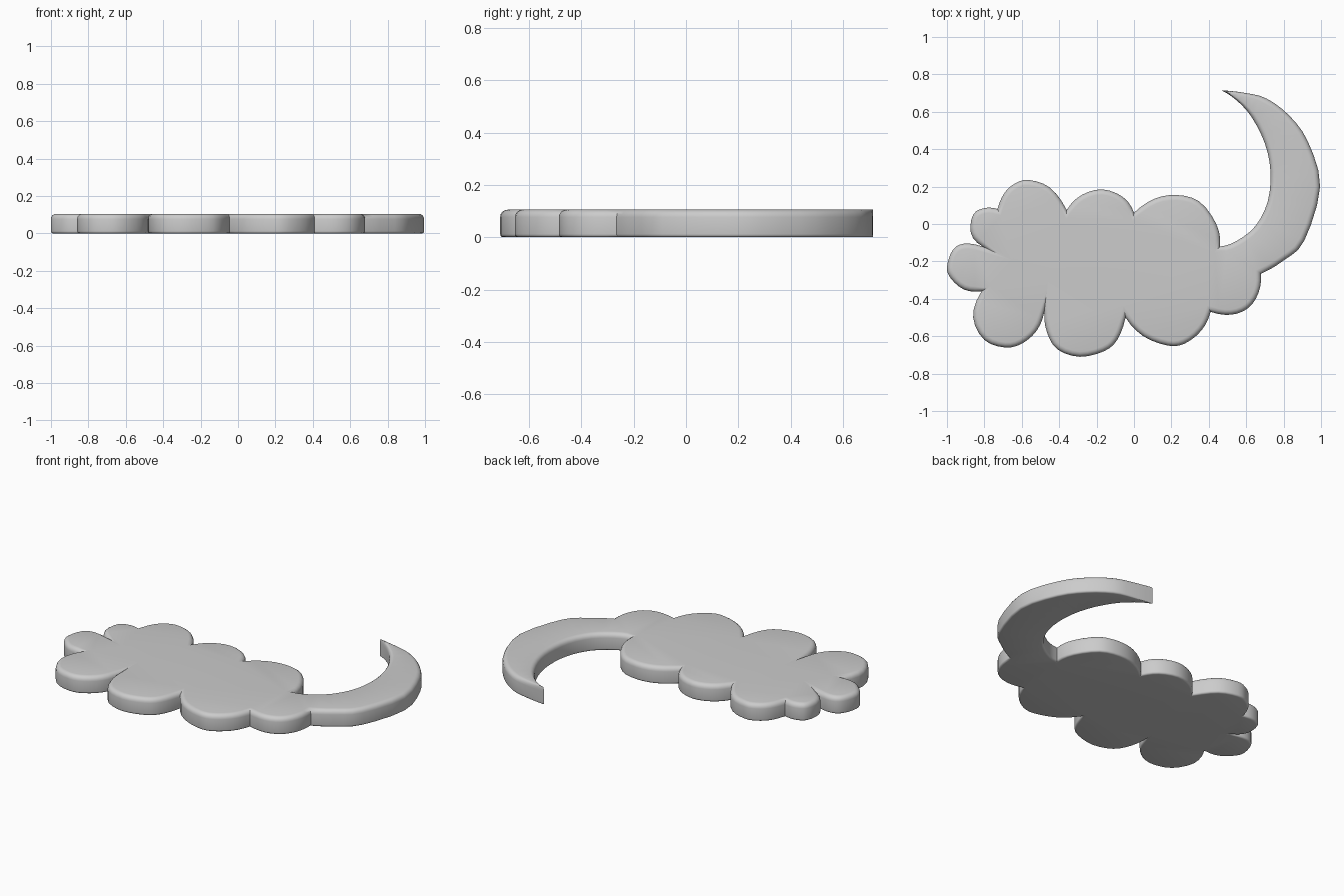
import bpy, bmesh, math
from mathutils import Vector

if "Cube" in bpy.data.objects:
    bpy.data.objects.remove(bpy.data.objects["Cube"])

HEIGHT = 0.105
R_TOP, R_BOTTOM = 0.028, 0.012

# Outline clockwise from the moon tip: each lobe runs from its cusp to the next lobe's cusp
lobes = [
    [(0.465, 0.715), (0.60, 0.70), (0.71, 0.67), (0.83, 0.58), (0.93, 0.44),
     (0.995, 0.20), (0.91, -0.09), (0.80, -0.195)],                               # moon, outer edge
    [(0.68, -0.265), (0.665, -0.37), (0.61, -0.45), (0.52, -0.485)],
    [(0.41, -0.47), (0.36, -0.57), (0.27, -0.64), (0.18, -0.65), (0.05, -0.60)],
    [(-0.045, -0.50), (-0.09, -0.62), (-0.16, -0.68), (-0.29, -0.71), (-0.41, -0.67), (-0.465, -0.58)],
    [(-0.48, -0.47), (-0.52, -0.57), (-0.60, -0.64), (-0.69, -0.66), (-0.80, -0.62), (-0.86, -0.50)],
    [(-0.815, -0.36), (-0.91, -0.35), (-0.98, -0.29), (-1.0, -0.23), (-0.97, -0.14), (-0.91, -0.105)],
    [(-0.81, -0.12), (-0.872, -0.05), (-0.86, 0.05), (-0.80, 0.085)],
    [(-0.73, 0.08), (-0.69, 0.17), (-0.63, 0.22), (-0.56, 0.235), (-0.45, 0.195)],
    [(-0.36, 0.075), (-0.28, 0.155), (-0.17, 0.185), (-0.06, 0.145)],
    [(0.0, 0.06), (0.11, 0.135), (0.23, 0.155), (0.35, 0.12), (0.44, 0.0)],
    [(0.46, -0.12), (0.55, -0.09), (0.65, -0.01), (0.715, 0.12), (0.73, 0.28),
     (0.70, 0.43), (0.63, 0.57), (0.55, 0.66)],                                   # moon, inner edge
]


def smooth_lobe(pts, steps=3):
    """Curve through the points, leaving the end point to the next lobe."""
    p = [Vector(q) for q in pts]
    p = [3 * p[0] - 3 * p[1] + p[2]] + p + [3 * p[-1] - 3 * p[-2] + p[-3]]
    out = []
    for a, b, c, d in zip(p, p[1:], p[2:], p[3:]):
        for i in range(steps):
            t = i / steps
            out.append(0.5 * (2 * b + (c - a) * t + (2 * a - 5 * b + 4 * c - d) * t * t
                              + (3 * b - a - 3 * c + d) * t ** 3))
    return out


outline = []
for i, lobe in enumerate(lobes):
    outline += smooth_lobe(lobe + [lobes[(i + 1) % len(lobes)][0]])
tip = outline[0]


def inset(d):
    """Mitred inward offset, fading out at the thin moon tip."""
    ring = []
    for i, p in enumerate(outline):
        u = (p - outline[i - 1]).normalized()
        v = (outline[(i + 1) % len(outline)] - p).normalized()
        n1, n2 = Vector((u.y, -u.x)), Vector((v.y, -v.x))
        m = (n1 + n2).normalized()
        miter = 1 / max(m.dot(n1), 0.15)
        fade = min(1, 0.03 + (p - tip).length / 0.25)
        ring.append(p + m * d * miter * fade)
    return ring


# Rounded edge profile as (inset, height)
N = 4
angles = [i / N * math.pi / 2 for i in range(N + 1)]
profile = [(R_BOTTOM * (1 - math.sin(a)), R_BOTTOM * (1 - math.cos(a))) for a in angles]
profile += [(R_TOP * (1 - math.cos(a)), HEIGHT - R_TOP * (1 - math.sin(a))) for a in angles]

# Cloud and moon plaque
bm = bmesh.new()
rings = [[bm.verts.new((p.x, p.y, z)) for p in inset(d)] for d, z in profile]
for lo, hi in zip(rings, rings[1:]):
    for i in range(len(lo)):
        bm.faces.new((lo[i - 1], lo[i], hi[i], hi[i - 1]))
bm.faces.new(rings[0])
bm.faces.new(rings[-1])
bmesh.ops.recalc_face_normals(bm, faces=bm.faces)
bmesh.ops.triangulate(bm, faces=[f for f in bm.faces if len(f.verts) > 4])
mesh = bpy.data.meshes.new("cloud_and_moon")
bm.to_mesh(mesh)
bm.free()
obj = bpy.data.objects.new("cloud_and_moon", mesh)
bpy.context.collection.objects.link(obj)
bpy.context.view_layer.objects.active = obj
obj.select_set(True)
bpy.ops.object.shade_smooth_by_angle(angle=math.radians(40))
